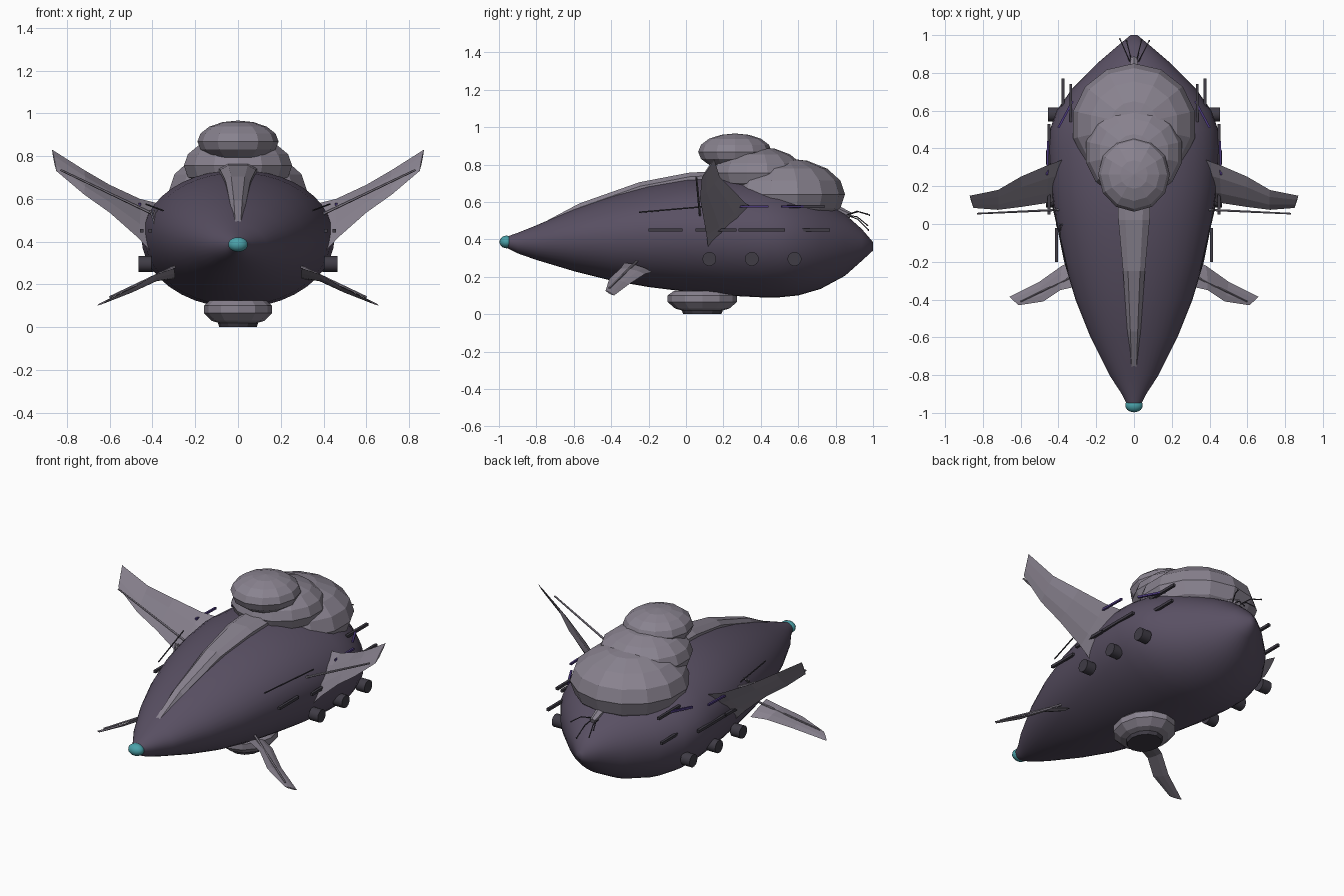
import bpy, bmesh, math
from mathutils import Vector

if "Cube" in bpy.data.objects:
    bpy.data.objects.remove(bpy.data.objects["Cube"])


def material(name, rgb):
    m = bpy.data.materials.new(name)
    m.diffuse_color = (*rgb, 1)
    m.use_nodes = True
    m.node_tree.nodes["Principled BSDF"].inputs["Base Color"].default_value = m.diffuse_color
    return m


HULL = material("dark_hull", (0.10, 0.08, 0.125))
SHELL = material("pale_shell", (0.25, 0.225, 0.275))
DARK = material("dark_trim", (0.05, 0.045, 0.06))
PURPLE = material("purple_glow", (0.07, 0.04, 0.2))
TEAL = material("teal_glow", (0.07, 0.36, 0.40))


def make(name, bm, mat, smooth=None):
    bmesh.ops.recalc_face_normals(bm, faces=bm.faces)
    me = bpy.data.meshes.new(name)
    bm.to_mesh(me)
    bm.free()
    me.materials.append(mat)
    ob = bpy.data.objects.new(name, me)
    bpy.context.collection.objects.link(ob)
    if smooth:
        bpy.ops.object.select_all(action='DESELECT')
        ob.select_set(True)
        bpy.context.view_layer.objects.active = ob
        bpy.ops.object.shade_smooth_by_angle(angle=math.radians(smooth))
    return ob


def loft(name, rings, mat, smooth=None):
    bm = bmesh.new()
    vs = [[bm.verts.new(p) for p in r] for r in rings]
    n = len(vs[0])
    for a, b in zip(vs, vs[1:]):
        for i in range(n):
            bm.faces.new((a[i], a[(i + 1) % n], b[(i + 1) % n], b[i]))
    bm.faces.new(vs[0])
    bm.faces.new(vs[-1])
    return make(name, bm, mat, smooth)


def ball(name, loc, size, mat, seg=12, rings=8, smooth=None):
    bm = bmesh.new()
    bmesh.ops.create_uvsphere(bm, u_segments=seg, v_segments=rings, radius=1)
    for v in bm.verts:
        v.co = Vector(loc) + Vector(c * s for c, s in zip(v.co, size))
    return make(name, bm, mat, smooth)


def rod(name, a, b, r, mat, sides=6, r2=None):
    a, b = Vector(a), Vector(b)
    d = b - a
    q = d.to_track_quat('Z', 'Y')
    ring = lambda c, rad: [c + q @ Vector((rad * math.cos(t), rad * math.sin(t), 0))
                           for t in (math.tau * (i + .5) / sides for i in range(sides))]
    return loft(name, [ring(a, r), ring(b, r if r2 is None else r2)], mat, 40)


# Hull: stations of (y, half width, bottom z, top z)
stations = [(-0.97, .03, .36, .41), (-0.9, .065, .325, .435), (-0.8, .13, .29, .475),
            (-0.6, .23, .23, .56), (-0.4, .31, .18, .63), (-0.2, .37, .145, .685),
            (0.0, .41, .12, .722), (0.2, .44, .10, .735), (0.4, .452, .09, .715),
            (0.5, .445, .09, .695), (0.6, .41, .10, .665), (0.72, .325, .135, .61),
            (0.85, .195, .205, .535), (0.94, .09, .285, .455), (1.0, .018, .34, .385)]
rings = []
for y, w, lo, hi in stations:
    zc = lo + (hi - lo) * .53
    ring = []
    for i in range(40):
        t = math.tau * i / 40
        s = math.sin(t)
        ring.append((w * math.cos(t), y, zc + s * ((hi - zc) if s > 0 else (zc - lo))))
    rings.append(ring)
loft("hull", rings, HULL, 50)

# Nose lamp
ball("nose_lamp", (0, -.96, .386), (.047, .037, .034), TEAL, 14, 10, 40)

# Raised spine along the back: (y, half width, top z)
loft("spine_ridge",
     [[(-w, y, z - .06), (-w, y, z - .022), (-w * .55, y, z), (w * .55, y, z),
       (w, y, z - .022), (w, y, z - .06)]
      for y, w, z in [(-.79, .022, .475), (-.57, .035, .592), (-.25, .058, .705),
                      (.02, .083, .757), (.2, .09, .765)]], SHELL)

# Stacked shell domes
ball("shell_lower", (0, .525, .64), (.33, .325, .195), SHELL, 14, 8)
ball("shell_middle", (0, .38, .755), (.26, .25, .14), SHELL, 14, 8)
ball("shell_upper", (0, .262, .868), (.19, .197, .098), SHELL, 12, 8)

# Belly pod with dark base
belly = [(.13, .125), (.16, .10), (.16, .065), (.125, .03), (.07, .012)]
loft("belly_pod", [[(r * math.cos(math.tau * i / 12), .087 + r * 1.16 * math.sin(math.tau * i / 12), z)
                    for i in range(12)] for r, z in belly], SHELL)
loft("belly_base", [[(r * math.cos(math.tau * i / 12), .087 + r * 1.16 * math.sin(math.tau * i / 12), z)
                     for i in range(12)] for r, z in [(.095, .022), (.088, 0)]], DARK)


def blade(name, sections, thick, side):
    # each section: rear edge, front edge; ridge points on both faces
    out = []
    span = Vector(sections[-1][0]) - Vector(sections[0][0])
    for k, (a, b) in enumerate(sections):
        a, b = Vector(a), Vector(b)
        n = span.cross(b - a).normalized() * thick * (1 - .2 * k)
        m1, m2 = a.lerp(b, .3), a.lerp(b, .7)
        out.append([(p.x * side, p.y, p.z) for p in (a, m1 + n, m2 + n, b, m2 - n, m1 - n)])
    return loft(name, out, SHELL)


wing = [((.38, .34, .58), (.40, .12, .345)), ((.46, .31, .60), (.47, .11, .42)),
        ((.60, .25, .665), (.60, .09, .535)), ((.72, .18, .735), (.72, .075, .62)),
        ((.87, .15, .83), (.85, .085, .73))]
fin = [((.30, -.18, .225), (.30, -.33, .275)), ((.38, -.22, .215), (.39, -.35, .245)),
       ((.50, -.305, .16), (.48, -.41, .19)), ((.66, -.385, .10), (.61, -.43, .125))]

# Side bars: start (x, y), end (x, y), height
bars = [((.41, -.20), (.41, -.02), .45), ((.45, .05), (.45, .27), .45),
        ((.45, .28), (.45, .53), .45), ((.375, .60), (.375, .77), .45),
        ((.335, .54), (.335, .74), .575)]
glows = [((.46, .26), (.455, .44), .575), ((.40, .51), (.325, .65), .575)]

for s, side in ((1, "right"), (-1, "left")):
    blade(f"wing_{side}", wing, .018, s)
    blade(f"fin_{side}", fin, .010, s)
    # Struts running along the wings and fins
    rod(f"wing_strut_{side}", (s * .40, .075, .53), (s * .83, .055, .735), .007, SHELL, 6, .005)
    rod(f"fin_strut_{side}", (s * .29, -.26, .285), (s * .60, -.41, .14), .007, SHELL, 6, .005)
    rod(f"feeler_{side}", (s * .43, .10, .575), (s * .35, -.25, .545), .004, DARK, 5)
    # Portholes
    for k, y in enumerate((.125, .352, .58)):
        x = .465 if k < 2 else .455
        rod(f"porthole_{side}_{k}", (s * (x - .06), y, .295), (s * x, y, .295), .037, DARK, 20)
    for k, (a, b, z) in enumerate(bars):
        rod(f"side_bar_{side}_{k}", (s * a[0], a[1], z), (s * b[0], b[1], z), .011, DARK, 4)
    for k, (a, b, z) in enumerate(glows):
        rod(f"glow_bar_{side}_{k}", (s * a[0], a[1], z), (s * b[0], b[1], z), .008, PURPLE, 4)

# Small probe cluster on the left side
for k in range(3):
    rod(f"probe_{k}", (-.41 + .015 * k, .0, .545), (-.375 + .015 * k, -.1, .44 - .005 * k), .005, SHELL, 6)

# Rear trailing wires and their mount
rod("wire_mount", (0, .80, .555), (0, .88, .525), .03, SHELL, 6, .018)
wires = [(-.075, .98, .53), (-.04, .97, .475), (.04, .975, .45), (.08, .97, .535)]
for k, (x, y, z) in enumerate(wires):
    a, e = Vector((x * .3, .86, .53)), Vector((x, y, z))
    mid = a.lerp(e, .5) + Vector((0, 0, .018))
    rod(f"wire_{k}_a", a, mid, .003, DARK, 5)
    rod(f"wire_{k}_b", mid, e, .003, DARK, 5)
    ball(f"wire_tip_{k}", e, (.005, .005, .005), DARK, 6, 4)
